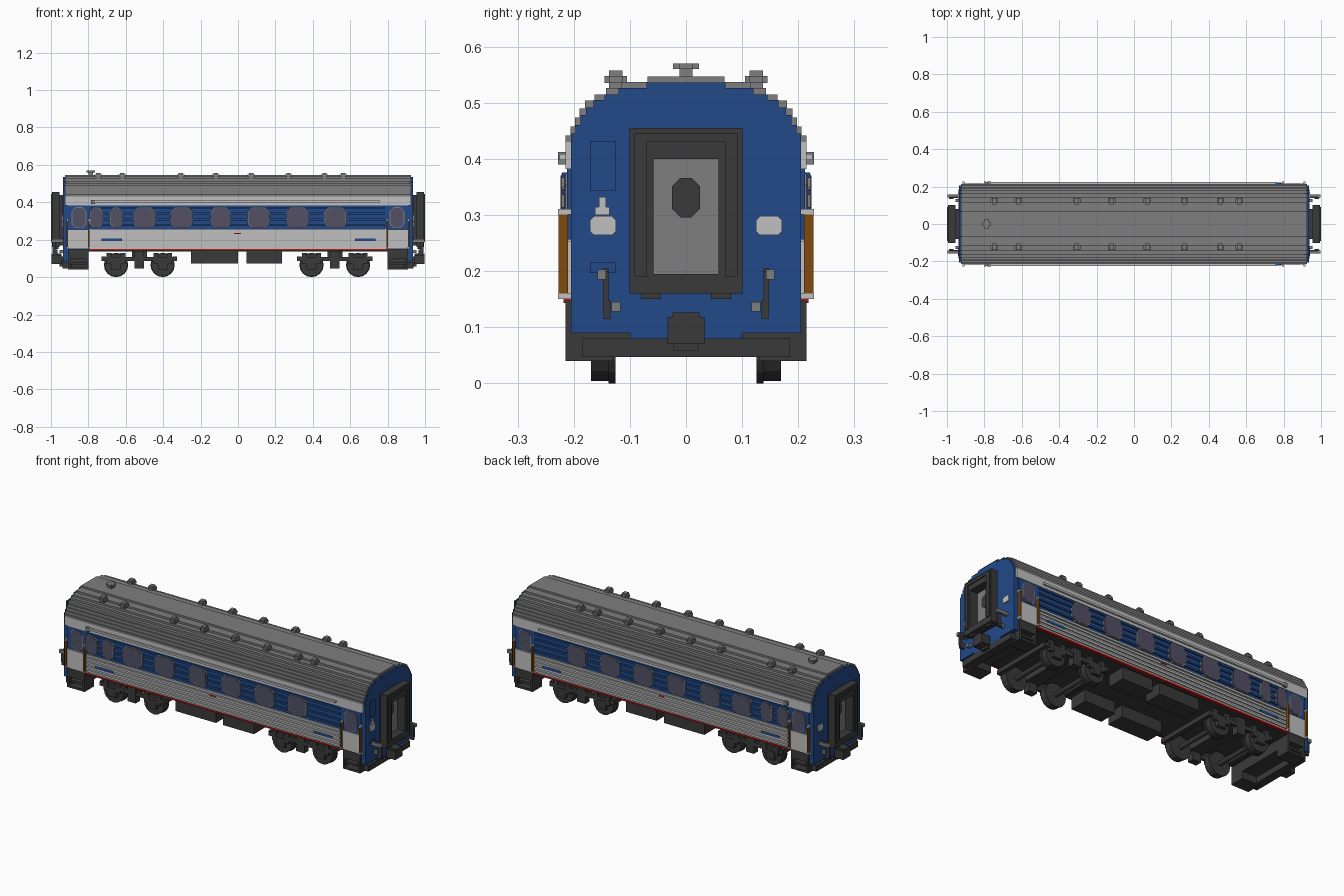
import bpy, bmesh, math
from mathutils import Matrix

old = bpy.data.objects.get("Cube")
if old:
    bpy.data.objects.remove(old, do_unlink=True)


def material(name, r, g, b):
    m = bpy.data.materials.new(name)
    m.use_nodes = True
    m.diffuse_color = (r, g, b, 1)
    m.node_tree.nodes["Principled BSDF"].inputs["Base Color"].default_value = (r, g, b, 1)
    return m


BLUE = material("blue", 0.016, 0.068, 0.25)
LIGHT = material("light_grey", 0.53, 0.53, 0.53)
GREY = material("roof_grey", 0.21, 0.21, 0.21)
DARK = material("dark_grey", 0.042, 0.042, 0.042)
GLASS = material("window_glass", 0.085, 0.08, 0.13)
BROWN = material("brown", 0.22, 0.07, 0.004)
RED = material("red", 0.5, 0.01, 0.01)


def finish(name, bm, mat):
    bmesh.ops.recalc_face_normals(bm, faces=bm.faces)
    me = bpy.data.meshes.new(name)
    bm.to_mesh(me)
    bm.free()
    me.materials.append(mat)
    ob = bpy.data.objects.new(name, me)
    bpy.context.collection.objects.link(ob)
    return ob


def signs(mirror, axis):
    return (1, -1) if axis in mirror else (1,)


def boxes(name, mat, items, mirror=""):
    """Boxes given as (x0, x1, y0, y1, z0, z1), repeated over the mirror axes."""
    bm = bmesh.new()
    for x0, x1, y0, y1, z0, z1 in items:
        for sx in signs(mirror, "x"):
            for sy in signs(mirror, "y"):
                mid = Matrix.Translation((sx * (x0 + x1) / 2, sy * (y0 + y1) / 2, (z0 + z1) / 2))
                size = Matrix.Diagonal((x1 - x0, y1 - y0, z1 - z0, 1))
                bmesh.ops.create_cube(bm, size=1, matrix=mid @ size)
    return finish(name, bm, mat)


def prisms(name, mat, outlines, axis, a, b, mirror=""):
    """Extrude outlines along x (points y, z) or along y (points x, z)."""
    bm = bmesh.new()
    for pts in outlines:
        for sx in signs(mirror, "x"):
            for sy in signs(mirror, "y"):
                def at(p, d):
                    x, y = (d, p[0]) if axis == "x" else (p[0], d)
                    return bm.verts.new((sx * x, sy * y, p[1]))
                lo, hi = [at(p, a) for p in pts], [at(p, b) for p in pts]
                n = len(pts)
                bm.faces.new(lo)
                bm.faces.new(hi)
                for i in range(n):
                    bm.faces.new((lo[i], lo[(i + 1) % n], hi[(i + 1) % n], hi[i]))
    return finish(name, bm, mat)


def stairs(steps, bottom):
    """Symmetric stepped outline from (half width, top) pairs."""
    half, z = [], bottom
    for w, top in steps:
        half += [(w, z), (w, top)]
        z = top
    return half + [(-w, z) for w, z in reversed(half)]


def octagon(cx, cz, w, h, c):
    w, h = w / 2, h / 2
    return [(cx + x, cz + z) for x, z in ((w, c - h), (w, h - c), (w - c, h), (c - w, h),
                                          (-w, h - c), (-w, c - h), (c - w, -h), (w - c, -h))]


# Body shell and roof
boxes("body_core", BLUE, [(-0.915, 0.915, -0.205, 0.205, 0.145, 0.435)])
roof = [(0.215, 0.442), (0.206, 0.458), (0.198, 0.474), (0.190, 0.490), (0.180, 0.504),
        (0.163, 0.515), (0.143, 0.526), (0.115, 0.537), (0.069, 0.547)]
prisms("roof", GREY, [stairs(roof, 0.43)], "x", -0.925, 0.925)
wall = [(0.10, 0.09), (0.205, 0.445), (0.197, 0.46), (0.188, 0.478), (0.178, 0.492),
        (0.165, 0.505), (0.145, 0.515), (0.12, 0.526), (0.07, 0.536)]
prisms("end_wall", BLUE, [stairs(wall, 0.07)], "x", 0.91, 0.935, "x")
boxes("floor", DARK, [(-0.91, 0.91, -0.203, 0.203, 0.138, 0.146)])

# Side bands and ribs
boxes("upper_band", LIGHT, [(-0.925, 0.925, 0.2, 0.215, 0.382, 0.43),
                            (-0.78, 0.76, 0.21, 0.225, 0.398, 0.409)], "y")
boxes("window_band", BLUE, [(-0.91, 0.91, 0.2, 0.212, 0.256, 0.382)], "y")
boxes("window_band_rib", BLUE, [(-0.785, 0.785, 0.21, 0.221, z, z + 0.01)
                                for z in (0.272, 0.304, 0.336, 0.366)], "y")
boxes("lower_band", LIGHT, [(-0.795, 0.795, 0.2, 0.214, 0.15, 0.256)], "y")
boxes("lower_rib", LIGHT, [(-0.785, 0.785, 0.21, 0.221, z, z + 0.011)
                           for z in (0.160, 0.182, 0.204, 0.226, 0.245)], "y")
boxes("sill_line", RED, [(-0.80, 0.80, 0.2, 0.218, 0.143, 0.151)], "y")
boxes("side_plate", BLUE, [(-0.73, -0.62, 0.215, 0.223, 0.193, 0.207),
                           (0.625, 0.735, 0.215, 0.223, 0.193, 0.207)], "y")
boxes("centre_badge", RED, [(-0.022, 0.015, 0.215, 0.223, 0.231, 0.237)], "y")
boxes("side_lamp", GREY, [(-0.785, -0.765, 0.21, 0.228, 0.39, 0.412)], "y")

# Windows
panes = [(-0.757, 0.065), (-0.652, 0.062), (-0.50, 0.11), (-0.302, 0.11), (-0.094, 0.10),
         (0.11, 0.11), (0.318, 0.11), (0.52, 0.11)]
prisms("window_frame", GREY, [octagon(x, 0.318, w + 0.008, 0.112, 0.024) for x, w in panes],
       "y", 0.205, 0.222, "y")
prisms("window", GLASS, [octagon(x, 0.318, w, 0.104, 0.022) for x, w in panes],
       "y", 0.205, 0.224, "y")

# Doors with handrails
boxes("door_panel", LIGHT, [(0.80, 0.908, 0.2, 0.217, 0.15, 0.254)], "xy")
prisms("door_frame", GREY, [octagon(0.85, 0.318, 0.078, 0.112, 0.02)], "y", 0.205, 0.215, "xy")
prisms("door_window", GLASS, [octagon(0.85, 0.318, 0.07, 0.104, 0.018)], "y", 0.205, 0.217, "xy")
boxes("door_handrail", BROWN, [(x, x + 0.008, 0.21, 0.227, 0.155, 0.305)
                               for x in (0.793, 0.908)], "xy")
boxes("handrail_foot", LIGHT, [(x, x + 0.01, 0.205, 0.228, z, z + 0.01)
                               for x in (0.792, 0.907) for z in (0.15, 0.301)], "xy")

# Boarding steps
boxes("boarding_step", DARK, [(0.80, 0.908, 0.11, 0.215, 0.10, 0.148),
                              (0.80, 0.812, 0.14, 0.215, 0.04, 0.11),
                              (0.896, 0.908, 0.14, 0.215, 0.04, 0.11),
                              (0.80, 0.908, 0.13, 0.215, 0.04, 0.052),
                              (0.80, 0.908, 0.13, 0.205, 0.068, 0.08),
                              (0.80, 0.908, 0.13, 0.14, 0.04, 0.11)], "xy")
boxes("end_beam", DARK, [(0.89, 0.938, -0.185, 0.185, 0.047, 0.08),
                         (0.80, 0.91, -0.13, 0.13, 0.08, 0.14)], "x")

# Gangway connection at each end
boxes("gangway_bellows", DARK, [(0.93, 0.96, 0.058, 0.08, 0.17, 0.44),
                                (0.93, 0.96, -0.08, 0.08, 0.40, 0.44),
                                (0.93, 0.96, -0.08, 0.08, 0.17, 0.195)], "xy")
boxes("gangway_frame", DARK, [(0.955, 0.995, 0.058, 0.101, 0.16, 0.455),
                              (0.955, 0.995, -0.06, 0.06, 0.40, 0.455),
                              (0.955, 0.995, -0.06, 0.06, 0.16, 0.195),
                              (0.96, 0.985, 0.045, 0.08, 0.15, 0.165),
                              (0.985, 1.0, 0.07, 0.092, 0.19, 0.43),
                              (0.985, 1.0, -0.092, 0.092, 0.43, 0.445)], "xy")
boxes("gangway_door", GREY, [(0.93, 0.947, -0.06, 0.06, 0.19, 0.405)], "x")
prisms("gangway_door_window", DARK, [octagon(0, 0.331, 0.05, 0.07, 0.015)],
       "x", 0.94, 0.95, "x")

# End wall fittings
prisms("end_lamp", LIGHT, [octagon(y, 0.281, 0.046, 0.034, 0.007) for y in (0.148, -0.148)],
       "x", 0.93, 0.941, "x")
boxes("end_lamp_bracket", LIGHT, [(0.93, 0.94, -0.162, -0.136, 0.30, 0.314),
                                  (0.93, 0.94, -0.155, -0.143, 0.314, 0.332)], "x")
boxes("end_plate", BLUE, [(0.93, 0.939, -0.171, -0.126, 0.343, 0.432),
                          (0.93, 0.939, -0.171, -0.126, 0.197, 0.215)], "x")
boxes("brake_hose", DARK, [(0.93, 0.985, 0.138, 0.148, 0.188, 0.205),
                           (0.975, 0.992, 0.138, 0.148, 0.13, 0.2),
                           (0.965, 0.99, 0.135, 0.147, 0.115, 0.148)], "xy")
boxes("hose_valve", GREY, [(0.93, 0.998, 0.143, 0.158, 0.185, 0.203),
                           (0.93, 0.955, 0.117, 0.133, 0.128, 0.145)], "xy")
boxes("coupler", DARK, [(0.91, 0.955, -0.022, 0.022, 0.058, 0.11),
                        (0.945, 0.998, -0.033, 0.033, 0.07, 0.118),
                        (0.945, 0.998, -0.024, 0.024, 0.11, 0.126)], "x")

# Roof ventilators
vents = (-0.746, -0.618, -0.307, -0.12, 0.072, 0.27, 0.4625, 0.564)
boxes("roof_vent", GREY, [b for x in vents for b in (
    (x - 0.012, x + 0.012, 0.113, 0.137, 0.52, 0.558),
    (x - 0.02, x + 0.02, 0.113, 0.137, 0.535, 0.548),
    (x - 0.012, x + 0.012, 0.105, 0.145, 0.535, 0.548))], "y")
boxes("chimney", GREY, [(-0.799, -0.775, -0.012, 0.012, 0.54, 0.57),
                        (-0.81, -0.764, -0.012, 0.012, 0.56, 0.57),
                        (-0.799, -0.775, -0.023, 0.023, 0.56, 0.57)])

# Underfloor equipment
boxes("equipment_box", DARK, [(-0.25, 0.0, 0.09, 0.195, 0.073, 0.14),
                              (0.045, 0.235, 0.09, 0.195, 0.073, 0.14)], "y")

# Bogies: wheels, axles, frames
bm_wheel, bm_axle = bmesh.new(), bmesh.new()
turn = Matrix.Rotation(math.pi / 2, 4, "X")


def cylinder(bm, x, y, r, length):
    bmesh.ops.create_cone(bm, cap_ends=True, segments=16, radius1=r, radius2=r, depth=length,
                          matrix=Matrix.Translation((x, y, 0.065)) @ turn)


for x in (-0.652, -0.403, 0.393, 0.642):
    cylinder(bm_axle, x, 0, 0.013, 0.3)
    for s in (-1, 1):
        cylinder(bm_wheel, x, s * 0.153, 0.061, 0.033)
        cylinder(bm_wheel, x, s * 0.132, 0.065, 0.012)
finish("wheel", bm_wheel, DARK)
finish("axle", bm_axle, DARK)
for name, cx in (("rear_bogie", -0.5275), ("front_bogie", 0.5175)):
    parts = [(cx - 0.2, cx + 0.2, 0.168, 0.185, 0.085, 0.108),
             (cx - 0.025, cx + 0.025, 0.15, 0.188, 0.045, 0.14),
             (cx - 0.04, cx + 0.04, -0.17, 0.17, 0.095, 0.14)]
    for s in (-1, 1):
        ax = cx + s * 0.1245
        parts += [(ax - 0.026, ax + 0.026, 0.165, 0.188, 0.042, 0.09),
                  (ax - 0.05, ax - 0.025, 0.168, 0.187, 0.07, 0.13),
                  (ax + 0.025, ax + 0.05, 0.168, 0.187, 0.07, 0.13),
                  (cx + s * 0.19 - 0.012, cx + s * 0.19 + 0.012, -0.18, 0.18, 0.085, 0.11)]
    boxes(name + "_frame", DARK, parts, "y")
